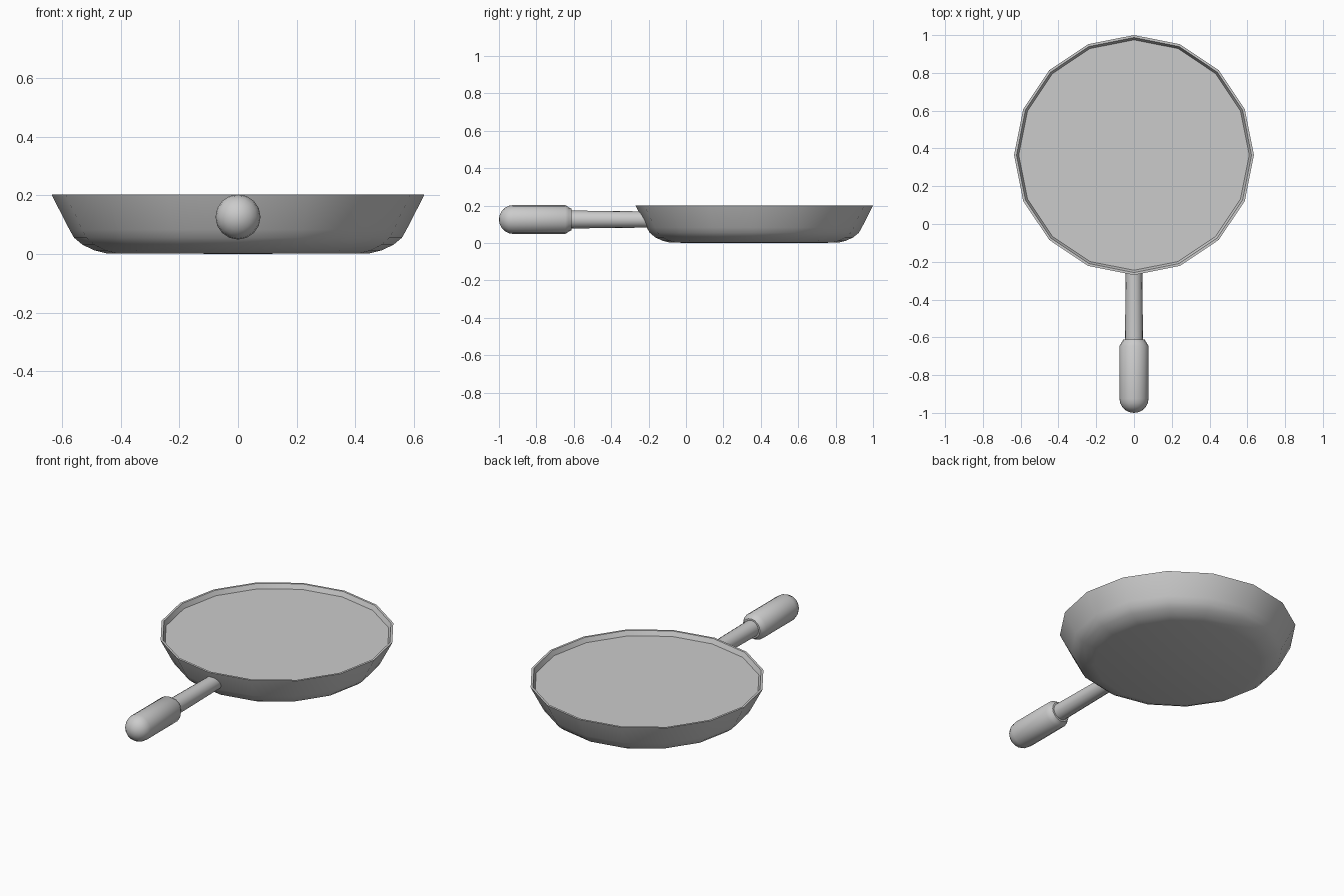
import bpy, math
from mathutils import Matrix

cube = bpy.data.objects.get("Cube")
if cube:
    bpy.data.objects.remove(cube, do_unlink=True)

grey = bpy.data.materials.new("plain grey")
grey.use_nodes = True
colour = (0.6, 0.6, 0.6, 1)
grey.diffuse_color = colour
grey.node_tree.nodes["Principled BSDF"].inputs["Base Color"].default_value = colour


def lathe(name, profile, sides, matrix, angle):
    """Spin (radius, height) points around z; zero radius makes a pole."""
    verts, rings, faces = [], [], []
    for r, h in profile:
        count = sides if r > 0 else 1
        rings.append([len(verts) + i for i in range(count)])
        for i in range(count):
            a = math.tau * i / sides
            verts.append(matrix @ Matrix.Rotation(a, 4, 'Z') @ Matrix.Translation((r, 0, h)).to_translation())
    for low, high in zip(rings, rings[1:]):
        for i in range(sides):
            j = (i + 1) % sides
            if len(low) == 1:
                faces.append((low[0], high[j], high[i]))
            elif len(high) == 1:
                faces.append((low[i], low[j], high[0]))
            else:
                faces.append((low[i], low[j], high[j], high[i]))
    mesh = bpy.data.meshes.new(name)
    mesh.from_pydata(verts, [], faces)
    mesh.materials.append(grey)
    obj = bpy.data.objects.new(name, mesh)
    bpy.context.collection.objects.link(obj)
    bpy.ops.object.select_all(action='DESELECT')
    obj.select_set(True)
    bpy.context.view_layer.objects.active = obj
    bpy.ops.object.shade_smooth_by_angle(angle=math.radians(angle))
    return obj


# Pan body: rounded base, flared wall, thin rim and shallow inner floor
pan_profile = [(0, 0), (0.45, 0.002), (0.49, 0.012), (0.53, 0.031), (0.559, 0.055),
               (0.575, 0.083), (0.633, 0.196), (0.635, 0.202), (0.622, 0.202),
               (0.61, 0.175), (0, 0.175)]
lathe("pan_body", pan_profile, 16, Matrix.Translation((0, 0.365, 0)), 35)

# Handle parts run along -y from the pan
along = Matrix.Translation((0, 0, 0.126)) @ Matrix.Rotation(math.radians(90), 4, 'X')
lathe("handle_shaft", [(0, 0.18), (0.043, 0.18), (0.048, 0.63), (0, 0.63)], 16, along, 35)

# Grip: chamfered collar, straight barrel and domed end
grip_profile = [(0, 0.61), (0.057, 0.612), (0.066, 0.628), (0.077, 0.645), (0.077, 0.925)]
for step in range(1, 5):
    t = math.radians(90 * step / 5)
    grip_profile.append((0.077 * math.cos(t), 0.925 + 0.075 * math.sin(t)))
grip_profile.append((0, 1.0))
lathe("handle_grip", grip_profile, 16, along, 35)
